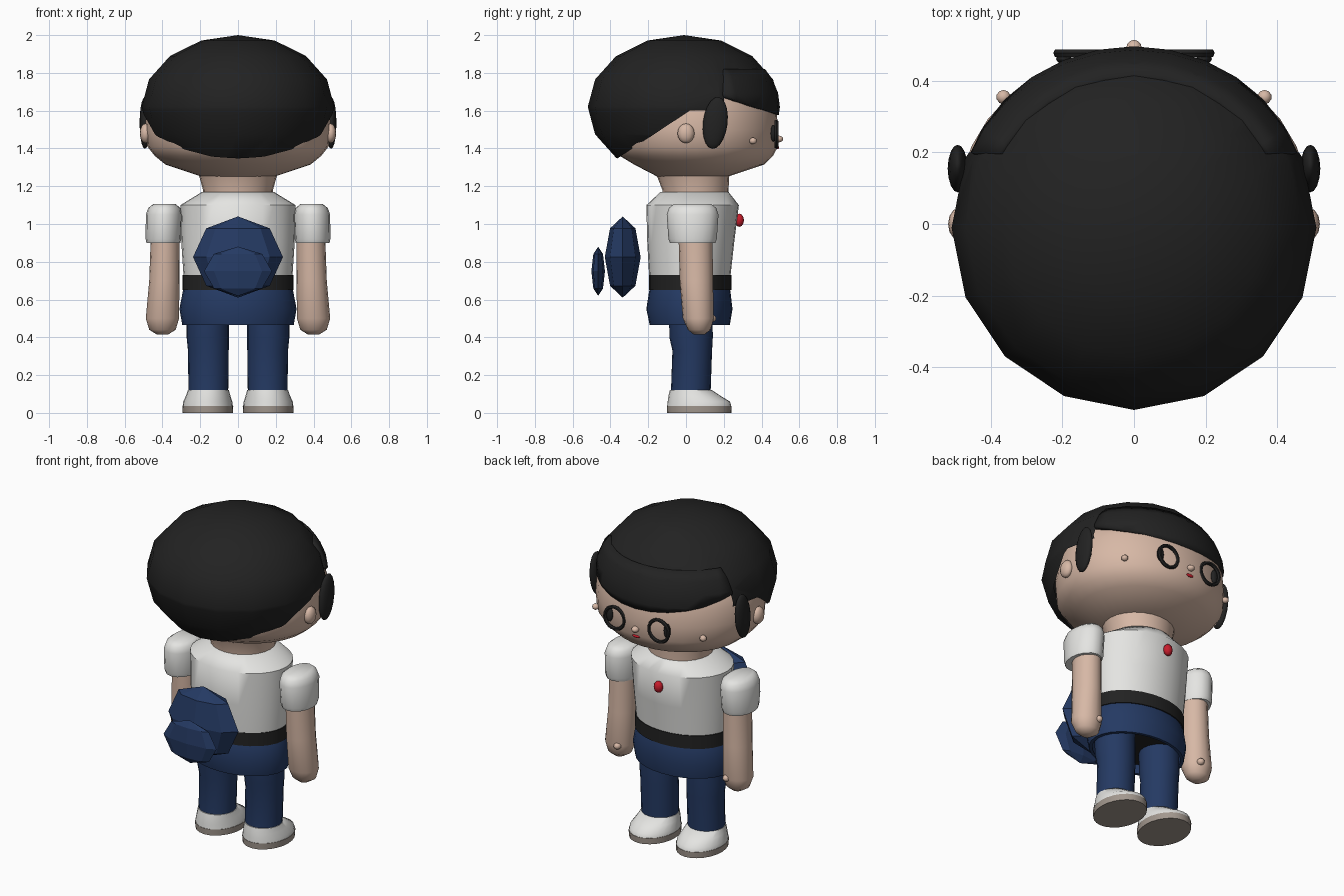
import bpy, bmesh
from math import pi, cos, sin, radians
from mathutils import Matrix, Vector

cube = bpy.data.objects.get("Cube")
if cube:
    bpy.data.objects.remove(cube, do_unlink=True)


def material(name, r, g, b):
    m = bpy.data.materials.new(name)
    m.use_nodes = True
    m.diffuse_color = (r, g, b, 1)
    bsdf = next(n for n in m.node_tree.nodes if n.type == 'BSDF_PRINCIPLED')
    bsdf.inputs["Base Color"].default_value = (r, g, b, 1)
    bsdf.inputs["Roughness"].default_value = 0.8
    return m


SKIN = material("skin", .68, .48, .38)
BLACK = material("black", .016, .016, .016)
WHITE = material("white", .78, .78, .76)
BLUE = material("navy blue", .018, .042, .125)
RED = material("red", .58, .012, .025)
SOLE = material("sole grey", .36, .31, .27)


def finish(name, bm, mat, angle=50):
    bmesh.ops.recalc_face_normals(bm, faces=bm.faces[:])
    me = bpy.data.meshes.new(name)
    bm.to_mesh(me)
    bm.free()
    me.materials.append(mat)
    if angle:
        me.polygons.foreach_set("use_smooth", [True] * len(me.polygons))
        me.set_sharp_from_angle(angle=radians(angle))
    ob = bpy.data.objects.new(name, me)
    bpy.context.collection.objects.link(ob)
    return ob


def loft(name, mat, rings, seg=20, caps=True, angle=50):
    """Skin elliptical rings given as (z, centre x, centre y, radius x, radius y)."""
    bm = bmesh.new()
    loops = []
    for z, cx, cy, rx, ry in rings:
        turn = [2 * pi * i / seg for i in range(seg)]
        loops.append([bm.verts.new((cx + rx * cos(t), cy + ry * sin(t), z)) for t in turn])
    for a, b in zip(loops, loops[1:]):
        for i in range(seg):
            j = (i + 1) % seg
            bm.faces.new((a[i], a[j], b[j], b[i]))
    if caps:
        bm.faces.new(loops[0])
        bm.faces.new(loops[-1])
    return finish(name, bm, mat, angle)


def ball_mesh(pos, radii, seg=16, rings=8, tilt=0):
    bm = bmesh.new()
    place = Matrix.Translation(pos) @ Matrix.Rotation(radians(tilt), 4, 'X') @ Matrix.Diagonal((*radii, 1))
    bmesh.ops.create_uvsphere(bm, u_segments=seg, v_segments=rings, radius=1, matrix=place)
    return bm


def ball(name, mat, pos, radii, seg=16, rings=8, tilt=0, angle=60):
    return finish(name, ball_mesh(pos, radii, seg, rings, tilt), mat, angle)


def trim(bm, planes, keep):
    """Cut along the planes, then delete faces whose centre fails the rule."""
    for co, no in planes:
        bmesh.ops.bisect_plane(bm, geom=bm.verts[:] + bm.edges[:] + bm.faces[:],
                               plane_co=co, plane_no=no, dist=1e-5)
    drop = [f for f in bm.faces if not keep(f.calc_center_median())]
    bmesh.ops.delete(bm, geom=drop, context='FACES')


# Head and neck
loft("head", SKIN, [(1.25, 0, .035, .19, .185), (1.315, 0, .07, .385, .345),
                    (1.36, 0, .055, .44, .405), (1.41, 0, .05, .48, .437),
                    (1.5, 0, .05, .492, .437), (1.6, 0, .05, .485, .43),
                    (1.7, 0, .04, .45, .40), (1.8, 0, .03, .34, .31),
                    (1.86, 0, .02, .15, .14)], seg=32)
loft("neck", SKIN, [(1.14, 0, .05, .185, .175), (1.18, 0, .05, .185, .175),
                    (1.27, 0, .035, .21, .195)], seg=24)

# Hair cap with an open face
SLOPE = .66
hair = ball_mesh((0, -.01, 1.62), (.51, .51, .38))
trim(hair, [((0, .02, 1.6), (0, -SLOPE, 1)), ((0, 0, 1.6), (0, 0, 1)),
            ((0, .2, 0), (0, 1, 0)), ((0, 0, 1.7), (0, 0, 1))],
     lambda c: c.z > 1.7 or (c.y < .2 and (c.z > 1.6 or c.z > 1.6 + SLOPE * (c.y - .02))))
finish("hair", hair, BLACK, 60)

# Fringe swept over the forehead
fringe = ball_mesh((0, -.015, 1.62), (.515, .512, .38), seg=32, rings=16)
trim(fringe, [((0, .48, 1.58), (0, .345, 1)), ((0, .2, 0), (0, 1, 0)), ((0, 0, 1.82), (0, 0, 1))],
     lambda c: c.y > .2 and c.z < 1.82 and c.z > 1.58 + .345 * (.48 - c.y))
fringe = finish("fringe", fringe, BLACK, 60)
shell = fringe.modifiers.new("thickness", 'SOLIDIFY')
shell.thickness = .03

# Face
ball("nose", SKIN, (0, .49, 1.45), (.022, .025, .018), 12, 6)
ball("mouth", RED, (0, .484, 1.405), (.025, .008, .009), 12, 6)
for s, side in ((-1, "right"), (1, "left")):
    bm = bmesh.new()
    N, M = 24, 6
    grid = []
    for i in range(N):
        a = 2 * pi * i / N
        ring = []
        for k in range(M):
            b = 2 * pi * k / M
            r = .066 + .01 * cos(b)
            ring.append(bm.verts.new((s * .15 + r * cos(a), .478 + .012 * sin(b), 1.475 + r * sin(a))))
        grid.append(ring)
    for i in range(N):
        for k in range(M):
            n, m = (i + 1) % N, (k + 1) % M
            bm.faces.new((grid[i][k], grid[n][k], grid[n][m], grid[i][m]))
    finish(side + "_eye_rim", bm, BLACK)
    ball(side + "_eye_dark", BLACK, (s * .196, .462, 1.48), (.022, .014, .045), 12, 8)
    ball(side + "_cheek", SKIN, (s * .365, .355, 1.44), (.02, .02, .018), 10, 6)
    ball(side + "_ear", SKIN, (s * .49, 0, 1.48), (.03, .045, .052), 12, 8)
    ball(side + "_side_lock", BLACK, (s * .493, .155, 1.535), (.028, .065, .138), 16, 10, tilt=-7)

# Torso, belt and shorts
loft("shirt", WHITE, [(.72, 0, .02, .288, .215), (.9, 0, .025, .3, .23),
                      (1.1, 0, .035, .305, .245), (1.17, 0, .045, .19, .18)], seg=28)
loft("belt", BLACK, [(.52, 0, .02, .27, .19), (.65, 0, .02, .27, .19),
                     (.65, 0, .022, .295, .218), (.73, 0, .022, .295, .218),
                     (.73, 0, .022, .27, .19)], seg=28)
loft("shorts", BLUE, [(.66, 0, .02, .285, .21), (.645, 0, .02, .292, .215),
                      (.55, 0, .018, .31, .228), (.465, 0, .02, .295, .212),
                      (.465, 0, .02, .275, .195), (.55, 0, .02, .28, .2)],
     seg=28, caps=False)
ball("badge", RED, (-.01, .282, 1.02), (.028, .025, .035), 10, 6)

# Backpack and its pocket
ball("backpack", BLUE, (0, -.335, .825), (.238, .095, .215), 8, 4, angle=0)
ball("backpack_pocket", BLUE, (0, -.465, .75), (.18, .036, .13), 8, 4, angle=0)

# Limbs
for s, side in ((-1, "right"), (1, "left")):
    loft(side + "_sleeve", WHITE, [(.9, s * .395, .035, .09, .12), (.92, s * .395, .035, .094, .128),
                                   (1.05, s * .392, .035, .096, .137), (1.085, s * .39, .035, .085, .125),
                                   (1.105, s * .39, .035, .06, .1)], seg=16)
    loft(side + "_arm", SKIN, [(.415, s * .4, .07, .03, .03), (.44, s * .4, .07, .07, .06),
                               (.5, s * .4, .065, .088, .082), (.7, s * .39, .055, .08, .088),
                               (.95, s * .385, .05, .076, .09)], seg=16)
    ball(side + "_thumb", SKIN, (s * .37, .135, .5), (.022, .025, .02), 10, 6)
    loft(side + "_leg", BLUE, [(.1, s * .157, .025, .105, .105), (.33, s * .157, .033, .108, .105),
                               (.4, s * .16, .027, .112, .115), (.55, s * .16, .025, .112, .115)], seg=20)
    loft(side + "_shoe", WHITE, [(.035, s * .16, .07, .133, .17), (.06, s * .16, .068, .13, .165),
                                 (.09, s * .158, .045, .118, .138), (.122, s * .157, .025, .108, .11)], seg=24)
    loft(side + "_sole", SOLE, [(0, s * .16, .07, .133, .17), (.037, s * .16, .07, .135, .172)], seg=24)
